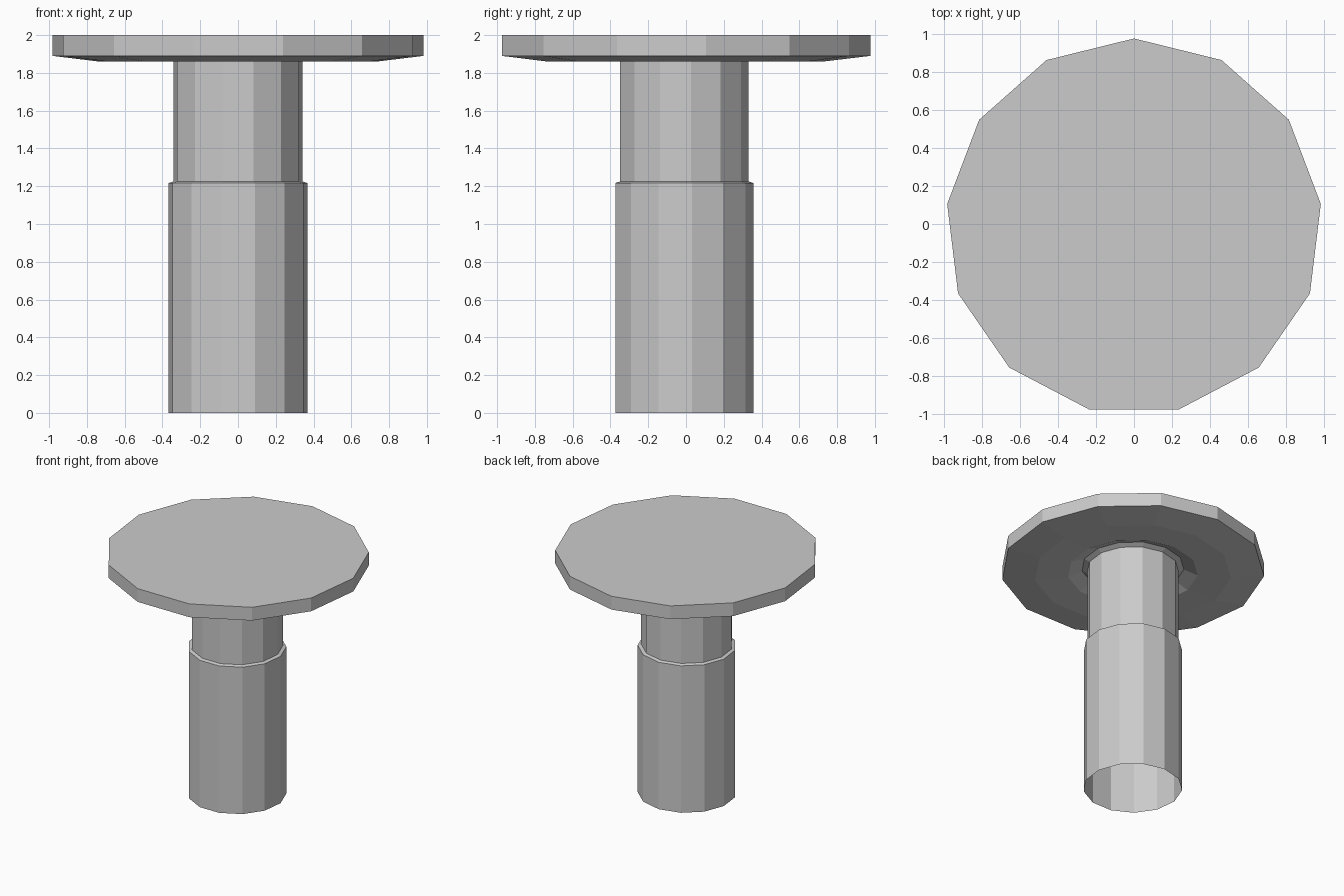
import bpy, bmesh, math

SIDES = 13
CENTRE_Y = -0.014  # odd-sided ring: shift so the outline is centred

cube = bpy.data.objects.get("Cube")
if cube:
    bpy.data.objects.remove(cube, do_unlink=True)

grey = bpy.data.materials.new("plain_grey")
grey.use_nodes = True
colour = (0.6, 0.6, 0.6, 1)
grey.diffuse_color = colour
grey.node_tree.nodes["Principled BSDF"].inputs["Base Color"].default_value = colour


def lathe(name, profile, cap_end=False):
    """Turn (radius, height) points, listed upward along the outside, into a faceted shell."""
    bm = bmesh.new()
    rings = []
    for r, z in profile:
        ring = []
        for i in range(SIDES):
            a = math.pi / 2 + math.tau * i / SIDES
            ring.append(bm.verts.new((r * math.cos(a), r * math.sin(a) + CENTRE_Y, z)))
        rings.append(ring)
    for low, high in zip(rings, rings[1:]):
        for i in range(SIDES):
            j = (i + 1) % SIDES
            bm.faces.new((low[i], low[j], high[j], high[i]))
    if cap_end:
        bm.faces.new(rings[-1])
    mesh = bpy.data.meshes.new(name)
    bm.to_mesh(mesh)
    bm.free()
    mesh.materials.append(grey)
    obj = bpy.data.objects.new(name, mesh)
    bpy.context.collection.objects.link(obj)
    return obj


# Wide lower sleeve, open at the bottom, with a narrow sloped ledge on top
lathe("lower_sleeve", [(0.371, 0), (0.371, 1.217), (0.345, 1.225)])

# Slimmer upper post, flaring out where it meets the disc
lathe("upper_post", [(0.345, 1.225), (0.345, 1.895), (0.385, 1.915)])

# Disc with a recessed, dished underside and a flat top
lathe("top_disc", [(0.385, 1.915), (0.49, 1.87), (0.74, 1.86),
                   (0.99, 1.89), (0.99, 2.0)], cap_end=True)
